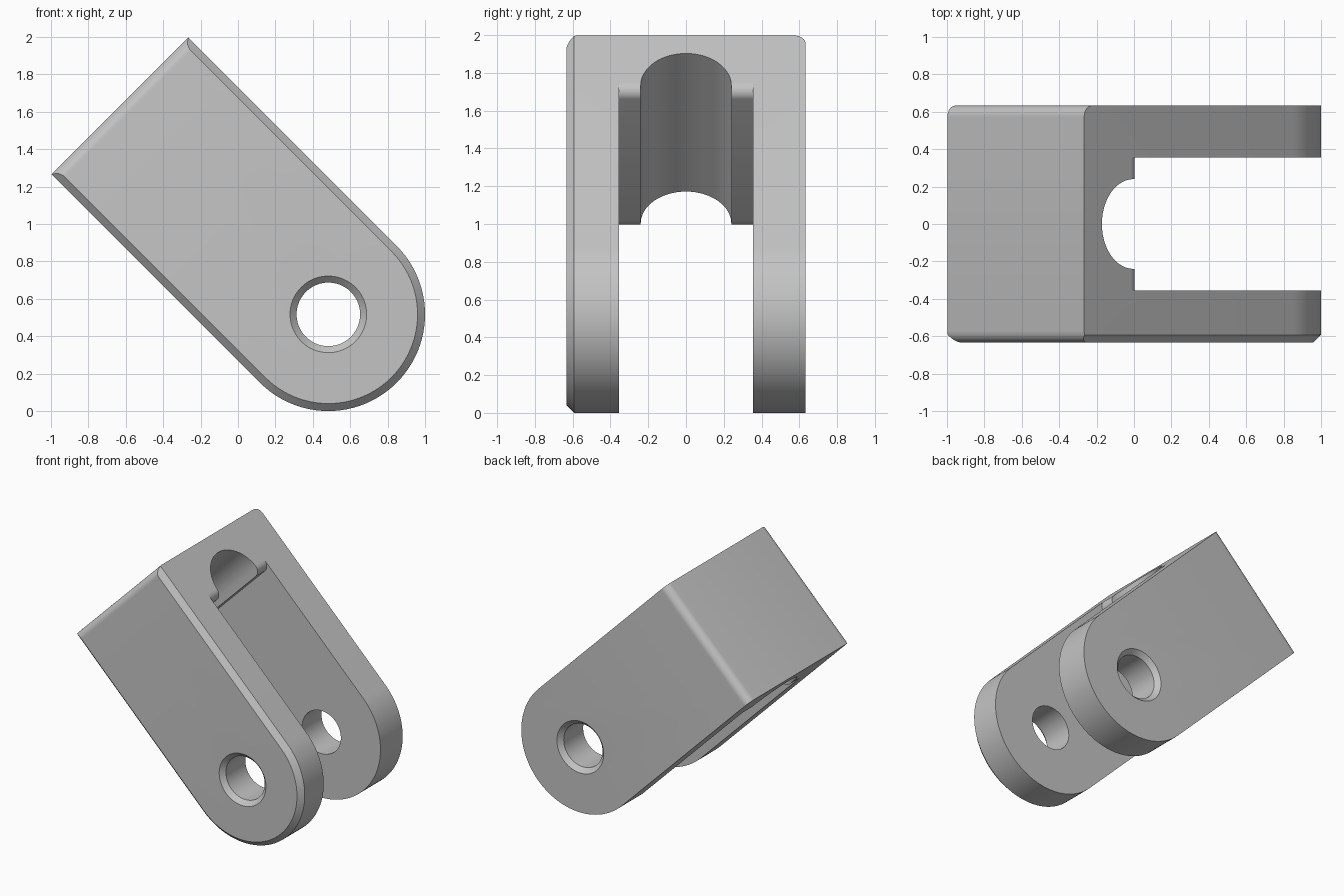
import bpy, bmesh
from math import sin, cos, pi, radians
from mathutils import Vector

if "Cube" in bpy.data.objects:
    bpy.data.objects.remove(bpy.data.objects["Cube"])

# Tilted frame: u runs from the pin to the base, v across, y along the pin
R = 0.517             # half width and radius of the rounded end
HALF = 0.633          # half depth along the pin
LENGTH = 1.577        # pin to base face
SLOT_END = 1.16
S = 0.5 ** 0.5
PIN = Vector((0.483, 0, R))

grey = bpy.data.materials.new("metal grey")
grey.use_nodes = True
colour = (0.55, 0.55, 0.55, 1)
grey.diffuse_color = colour
grey.node_tree.nodes["Principled BSDF"].inputs["Base Color"].default_value = colour


def place(u, v, y):
    return PIN + Vector(((v - u) * S, y, (u + v) * S))


def arc(r, start, end, n, cu=0, cw=0):
    angles = [radians(start + (end - start) * i / n) for i in range(n + 1)]
    return [(cu + r * cos(a), cw + r * sin(a)) for a in angles]


def loft(name, sections, across=False):
    """Join outlines; they lie in (u, v) along y, or in (u, y) along v."""
    bm = bmesh.new()
    rings = []
    for outline, c in sections:
        rings.append([bm.verts.new(place(a, c, b) if across else place(a, b, c))
                      for a, b in outline])
    bm.faces.new(rings[0])
    bm.faces.new(rings[-1])
    for low, high in zip(rings, rings[1:]):
        for i in range(len(low)):
            j = (i + 1) % len(low)
            bm.faces.new((low[i], low[j], high[j], high[i]))
    bmesh.ops.recalc_face_normals(bm, faces=bm.faces)
    mesh = bpy.data.meshes.new(name)
    bm.to_mesh(mesh)
    bm.free()
    mesh.materials.append(grey)
    obj = bpy.data.objects.new(name, mesh)
    bpy.context.collection.objects.link(obj)
    return obj


def boolean(target, tool, operation):
    bpy.ops.object.select_all(action='DESELECT')
    bpy.context.view_layer.objects.active = target
    target.select_set(True)
    mod = target.modifiers.new(tool.name, 'BOOLEAN')
    mod.operation = operation
    mod.solver = 'EXACT'
    mod.object = tool
    bpy.ops.object.modifier_apply(modifier=mod.name)
    bpy.data.objects.remove(tool)


# Body with a round end, chamfered on the front only
def outline(r):
    return arc(r, 90, 270, 48) + [(2, -r), (2, r)]


c = 0.04
clevis = loft("clevis_body", [(outline(R - c), -HALF), (outline(R), c - HALF),
                              (outline(R), HALF)])

# Base face with rounded front and back edges
f = 0.06
base = [(-1, -1), (LENGTH - f - 0.02, -1)]
base += arc(f, -90, 0, 8, LENGTH - f, f - HALF)
base += arc(f, 0, 90, 8, LENGTH - f, HALF - f)
base += [(LENGTH - f - 0.02, 1), (-1, 1)]
boolean(clevis, loft("base_trim", [(base, -1), (base, 1)], across=True), 'INTERSECT')

# Slot between the legs, its end wall rounded at both rims
rim = SLOT_END + f
slot = [(-1, -1), (rim, -1)]
slot += arc(f, 270, 180, 8, rim, f - R)
slot += arc(f, 180, 90, 8, rim, R - f)
slot += [(rim, 1), (-1, 1)]
boolean(clevis, loft("slot_cutter", [(slot, -0.355), (slot, 0.355)]), 'DIFFERENCE')

# Round-bottomed groove in the slot end
g = 0.24
groove = arc(g, -90, 90, 32, 1.203) + [(0.9, g), (0.9, -g)]
boolean(clevis, loft("groove_cutter", [(groove, -1), (groove, 1)], across=True),
        'DIFFERENCE')

# Pin hole through both legs, countersunk outside
hole, sink, over = 0.17, 0.035, 0.07


def ring(r):
    return arc(r, 0, 360, 48)[:-1]


wide = ring(hole + sink + over)
pin_hole = loft("pin_hole_cutter", [
    (wide, -HALF - over), (ring(hole), sink - HALF),
    (ring(hole), HALF - sink), (wide, HALF + over)])
boolean(clevis, pin_hole, 'DIFFERENCE')

bpy.ops.object.shade_smooth_by_angle(angle=radians(30))
